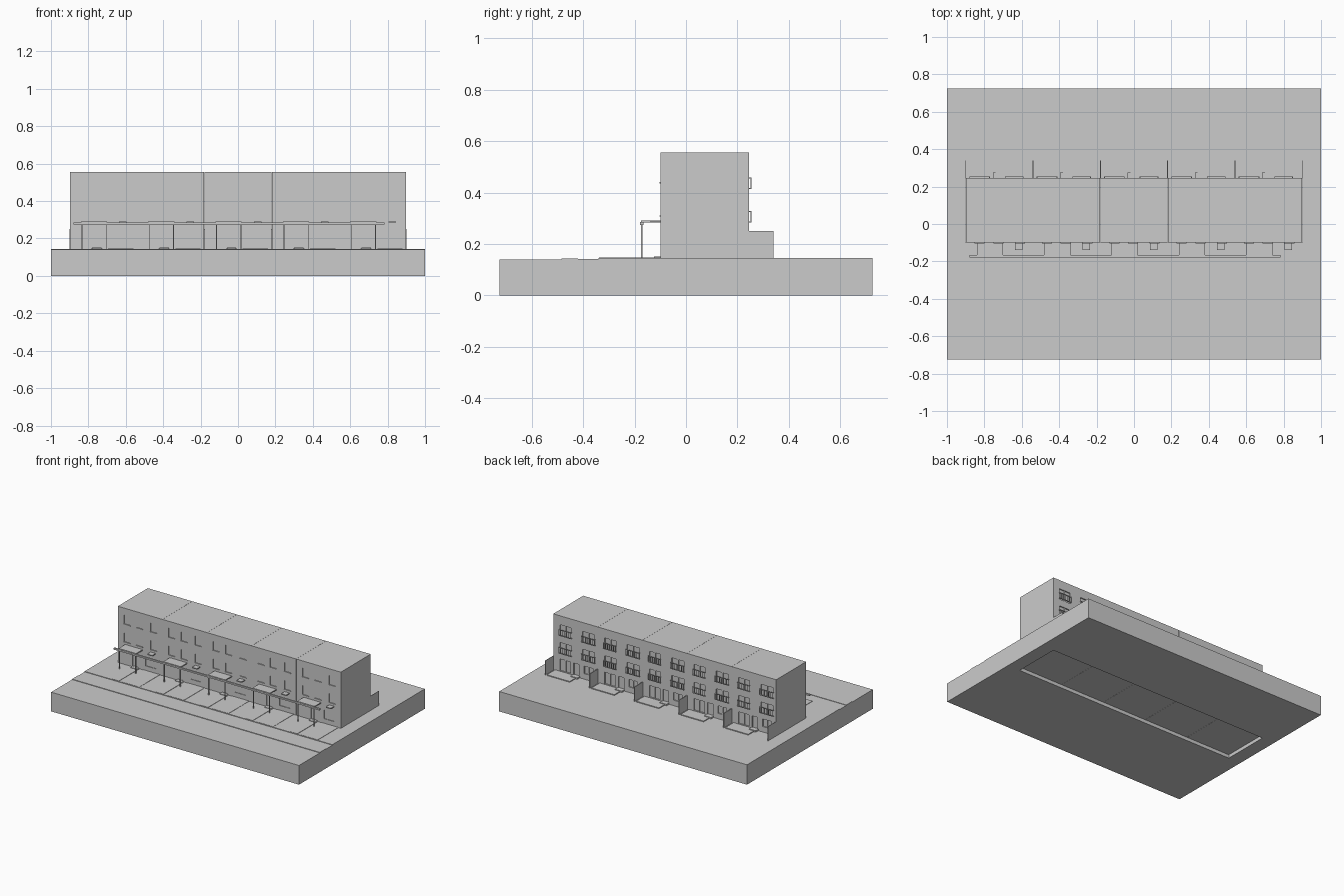
import bpy, bmesh

if "Cube" in bpy.data.objects:
    bpy.data.objects.remove(bpy.data.objects["Cube"])

UNIT = 0.36
STARTS = [-0.9 + UNIT * i for i in range(5)]
FRONT, BACK = -0.10, 0.245
BASE, ROOF = 0.145, 0.555


def add_box(bm, x0, x1, y0, y1, z0, z1):
    vs = bmesh.ops.create_cube(bm, size=1)["verts"]
    for v in vs:
        v.co.x = x1 if v.co.x > 0 else x0
        v.co.y = y1 if v.co.y > 0 else y0
        v.co.z = z1 if v.co.z > 0 else z0


def finish(name, bm):
    mesh = bpy.data.meshes.new(name)
    bm.to_mesh(mesh)
    bm.free()
    ob = bpy.data.objects.new(name, mesh)
    bpy.context.collection.objects.link(ob)
    return ob


def boxes(name, items):
    bm = bmesh.new()
    for it in items:
        add_box(bm, *it)
    return finish(name, bm)


def per_unit(name, items):
    # same boxes repeated in every house, x measured from the house's left wall
    return boxes(name, [(s + a, s + b, *rest) for s in STARTS for a, b, *rest in items])


def cut(ob, cutter):
    m = ob.modifiers.new("cut", "BOOLEAN")
    m.operation = "DIFFERENCE"
    m.solver = "EXACT"
    m.object = cutter
    cutter.hide_render = True
    cutter.hide_set(True)


# ground: stepped street profile extruded along x, open under the houses
profile = [(-0.725, 0), (0.725, 0), (0.725, BASE), (-0.34, BASE), (-0.34, 0.141),
           (-0.42, 0.141), (-0.42, 0.144), (-0.485, 0.144), (-0.485, 0.14), (-0.725, 0.14)]
bm = bmesh.new()
face = bm.faces.new([bm.verts.new((-1, y, z)) for y, z in profile])
ext = bmesh.ops.extrude_face_region(bm, geom=[face])["geom"]
bmesh.ops.translate(bm, vec=(2, 0, 0), verts=[g for g in ext if isinstance(g, bmesh.types.BMVert)])
bmesh.ops.recalc_face_normals(bm, faces=bm.faces)
ground = finish("ground", bm)
cut(ground, boxes("foundation_cutter", [(-0.9, 0.9, FRONT, BACK, -0.1, 0.3)]))

# window and door layout: (x0, x1, z0, z1) within one house
back_windows = [(a, b, z, z + 0.08) for a, b in ((0.025, 0.125), (0.215, 0.305)) for z in (0.28, 0.41)]
back_doors = [(0.15, 0.195, 0.155, 0.24), (0.22, 0.305, 0.155, 0.24), (0.04, 0.11, 0.185, 0.24)]
front_windows = [(a, a + 0.05, z, z + 0.065) for a in (0.05, 0.15, 0.265) for z in (0.31, 0.44)]
front_doors = [(0.12, 0.165, 0.152, 0.245), (0.225, 0.31, 0.18, 0.245)]

# houses, one block each, with shallow openings
IN = 0.008
for i, s in enumerate(STARTS):
    house = boxes(f"house_{i + 1}", [(s + 0.0005, s + UNIT - 0.0005, FRONT, BACK, 0.025, ROOF)])
    holes = [(s + a, s + b, BACK - IN, BACK + 0.02, c, d) for a, b, c, d in back_windows + back_doors]
    holes += [(s + a, s + b, FRONT - 0.02, FRONT + 0.004, c, d) for a, b, c, d in front_windows + front_doors]
    cut(house, boxes(f"opening_cutter_{i + 1}", holes))

# window mullions and thin front sills
per_unit("back_mullions", [((a + b) / 2 - 0.003, (a + b) / 2 + 0.003, BACK - IN - 0.002, BACK - 0.002, c, d)
                           for a, b, c, d in back_windows + back_doors[1:]])
per_unit("front_sills", [(a - 0.002, b + 0.002, FRONT - 0.003, FRONT + 0.003, c - 0.004, c)
                         for a, b, c, d in front_windows])

# guard rails on the rear upper windows
rails = []
for x0, x1 in ((0.02, 0.13), (0.21, 0.31)):
    for z in (0.283, 0.413):
        for zz in (z, z + 0.041):
            rails.append((x0, x1, 0.251, 0.255, zz, zz + 0.004))
            for x in (x0, x1 - 0.004):
                rails.append((x, x + 0.004, BACK - 0.001, 0.252, zz, zz + 0.004))
        for k in range(7):
            x = x0 + (x1 - x0 - 0.003) * k / 6
            rails.append((x, x + 0.003, 0.2515, 0.2545, z + 0.002, z + 0.043))
per_unit("guard_rails", rails)

# rear garden: privacy walls, terraces and steps
fin_x = [s for s in STARTS] + [0.9]
boxes("privacy_walls", [(max(x - 0.003, -0.9), min(x + 0.003, 0.9), BACK - 0.002, 0.34, 0.14, 0.25)
                        for x in fin_x])
per_unit("terraces", [(0.16, 0.345, BACK - 0.002, 0.34, 0.14, 0.151)])
per_unit("back_steps", [(0.145, 0.20, BACK - 0.002, 0.275, 0.14, 0.156)])

# entrance: canopies, posts, doorsteps, small shelf and the long beam
per_unit("canopies", [(0.06, 0.20, -0.175, FRONT + 0.002, 0.284, 0.292)])
per_unit("canopy_posts", [(x, x + 0.005, -0.176, -0.170, 0.14, 0.285) for x in (0.063, 0.193)])
per_unit("doorsteps", [(0.12, 0.17, -0.125, FRONT + 0.002, 0.14, 0.151)])
per_unit("small_shelves", [(0.265, 0.305, -0.138, FRONT + 0.002, 0.285, 0.292)])
boxes("long_beam", [(-0.88, 0.782, -0.178, -0.165, 0.274, 0.285)])

# front garden paving and parking pads
per_unit("parking_pads", [(0.205, 0.34, -0.338, FRONT + 0.002, 0.14, 0.147)])
per_unit("entry_paths", [(0.115, 0.175, -0.338, FRONT + 0.002, 0.14, 0.1475)])
